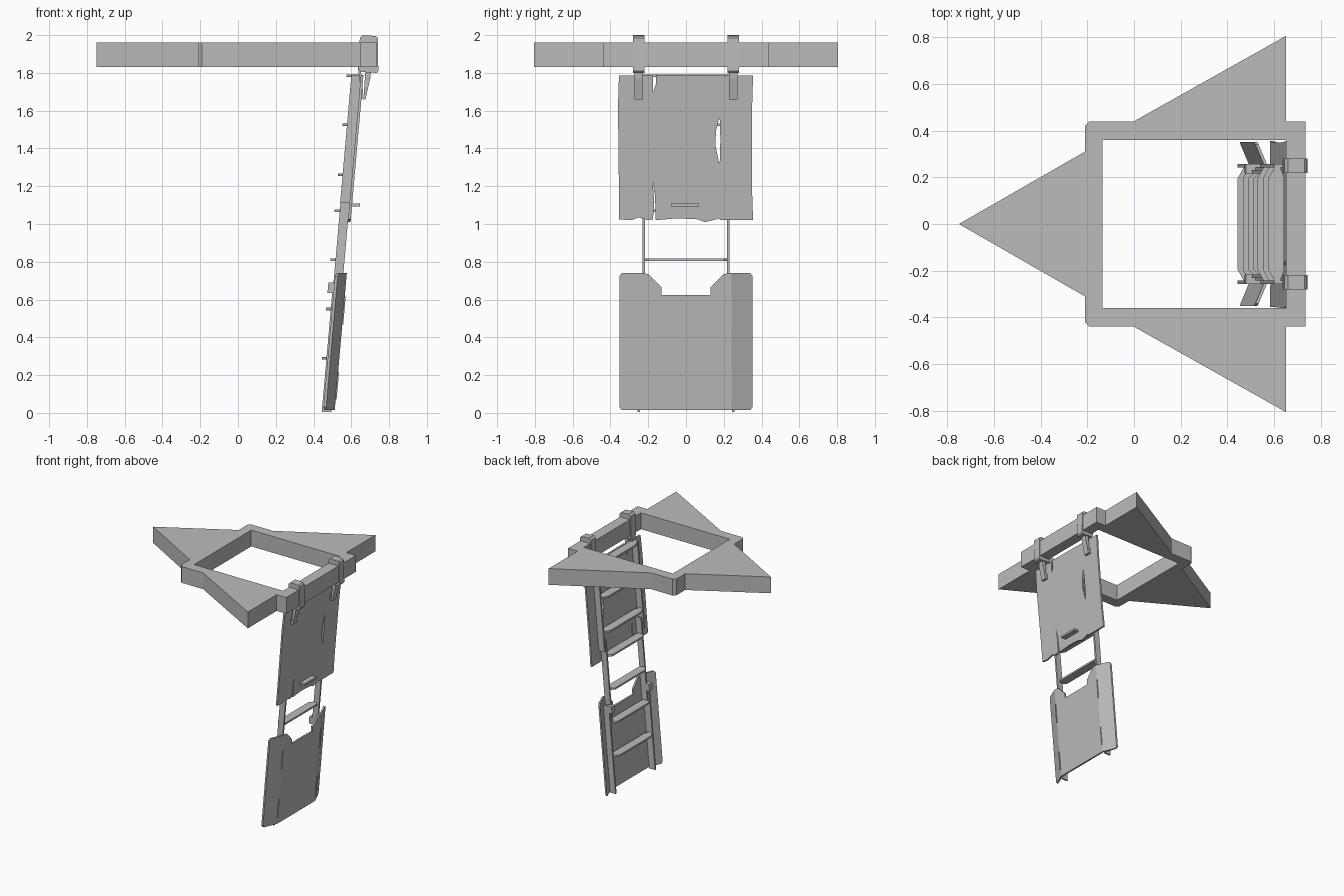
import bpy, bmesh
from mathutils import Vector
from mathutils.geometry import tessellate_polygon

if "Cube" in bpy.data.objects:
    bpy.data.objects.remove(bpy.data.objects["Cube"])

grey = bpy.data.materials.new("plain grey")
grey.use_nodes = True
grey.diffuse_color = (0.5, 0.5, 0.5, 1)
grey.node_tree.nodes["Principled BSDF"].inputs["Base Color"].default_value = (0.5, 0.5, 0.5, 1)

LEAN = 0.088      # how far the ladder moves along x for each unit of height


def prism(name, pieces, place, near, far):
    """Extrude each piece (an outline followed by its holes) from near to far."""
    bm = bmesh.new()
    for loops in pieces:
        flat = [p for loop in loops for p in loop]
        a = [bm.verts.new(place(u, v, near)) for u, v in flat]
        b = [bm.verts.new(place(u, v, far)) for u, v in flat]
        for tri in tessellate_polygon([[Vector((u, v, 0)) for u, v in loop] for loop in loops]):
            for side in (a, b):
                bm.faces.new([side[i] for i in tri])
        start = 0
        for loop in loops:
            n = len(loop)
            for i in range(n):
                j, k = start + i, start + (i + 1) % n
                bm.faces.new((a[j], a[k], b[k], b[j]))
            start += n
    bmesh.ops.recalc_face_normals(bm, faces=bm.faces)
    mesh = bpy.data.meshes.new(name)
    bm.to_mesh(mesh)
    bm.free()
    mesh.materials.append(grey)
    obj = bpy.data.objects.new(name, mesh)
    bpy.context.collection.objects.link(obj)
    return obj


def rect(u0, u1, v0, v1):
    return [(u0, v0), (u1, v0), (u1, v1), (u0, v1)]


def mirrored(half):
    """Complete an outline given for negative y, mirroring it in y."""
    return half + [(x, -y) for x, y in reversed(half) if y]


def level(x, y, z):
    return (x, y, z)


def sideways(x, z, y):
    return (x, y, z)


def leaning(y, z, d):
    return (d + LEAN * z, y, z)


def leaning_folded(y, z, d):
    return leaning(y, z, d - 0.42 * max(0, abs(y) - 0.24))


# Square hatch frame with three pointed wings
outline = mirrored([(-0.75, 0), (-0.21, -0.31), (-0.21, -0.42), (-0.19, -0.44),
                    (0, -0.44), (0.65, -0.805), (0.65, -0.44), (0.735, -0.44)])
prism("hatch_frame", [[outline, rect(-0.135, 0.65, -0.36, 0.36)]], level, 1.83, 1.96)

# Upper back panel with torn edges and a crack
upper = [(-0.355, 1.025), (-0.29, 1.02), (-0.25, 1.035), (-0.2, 1.02), (-0.175, 1.025),
         (-0.168, 1.12), (-0.178, 1.23), (-0.164, 1.15), (-0.16, 1.02), (-0.05, 1.03),
         (0.06, 1.025), (0.1, 1.01), (0.16, 1.025), (0.175, 1.03), (0.18, 1.02), (0.355, 1.02),
         (0.35, 1.17), (0.35, 1.62), (0.355, 1.785), (-0.16, 1.79), (-0.16, 1.74),
         (-0.176, 1.69), (-0.176, 1.785), (-0.355, 1.785), (-0.36, 1.62), (-0.355, 1.17)]
crack = [(0.178, 1.31), (0.155, 1.42), (0.16, 1.5), (0.178, 1.57), (0.182, 1.45)]
prism("upper_panel", [[upper, crack]], leaning, 0.493, 0.507)

# Lower back panel: notched centre and folded flanks
centre = [(-0.24, 0.015), (0.24, 0.015), (0.24, 0.74), (0.2, 0.735), (0.13, 0.665),
          (0.13, 0.625), (-0.13, 0.625), (-0.13, 0.665), (-0.2, 0.735), (-0.24, 0.74)]
flank = [(0.24, 0.015), (0.34, 0.015), (0.352, 0.03), (0.352, 0.725), (0.34, 0.74), (0.24, 0.74)]
prism("lower_panel", [[centre], [flank], [[(-y, z) for y, z in flank]]],
      leaning_folded, 0.497, 0.511)

# Narrow ridges along the folds of the lower panel
ridges = [[rect(s * 0.24 - 0.004, s * 0.24 + 0.004, z, z + 0.15)]
          for s in (-1, 1) for z in (0.07, 0.465)]
prism("fold_ridges", ridges, leaning, 0.508, 0.516)

# Telescoping rails, brackets and hooks on both sides
for side, s in (("left", 1), ("right", -1)):
    for part, y, z0, z1, d0, d1 in (("upper_rail", 0.25, 1.11, 1.79, 0.443, 0.495),
                                    ("middle_rail", 0.224, 0.55, 1.2, 0.445, 0.493),
                                    ("lower_rail", 0.25, 0.005, 0.69, 0.443, 0.495)):
        prism(f"{part}_{side}", [[rect(s * y - 0.007, s * y + 0.007, z0, z1)]], leaning, d0, d1)
    prism(f"rail_bracket_{side}", [[rect(s * 0.237 - 0.02, s * 0.237 + 0.02, 0.635, 0.69)]],
          leaning, 0.418, 0.46)

    # Hook clamp over the frame, with two prongs below
    y = s * 0.25
    clamp = [(0.638, 1.82), (0.65, 1.805), (0.735, 1.8), (0.743, 1.81),
             (0.74, 1.985), (0.73, 1.995), (0.66, 2.0), (0.645, 1.985)]
    prism(f"hook_clamp_{side}", [[clamp]], sideways, y - 0.031, y + 0.031)
    prongs = [[[(0.635, 1.83), (0.65, 1.82), (0.665, 1.67), (0.655, 1.66)]],
              [[(0.675, 1.82), (0.705, 1.82), (0.7, 1.77), (0.675, 1.66), (0.664, 1.66)]]]
    prism(f"hook_prongs_{side}", prongs, sideways, y - 0.022, y + 0.022)

# Treads with tapered front corners
for i, z in enumerate((0.29, 0.55, 0.81, 1.07, 1.26, 1.525, 1.785)):
    x = 0.418 + LEAN * z
    half = 0.22 if 0.6 < z < 1.2 else 0.245
    tread = mirrored([(x, -0.195), (x + 0.028, -half), (x + 0.05, -half), (x + 0.068, -0.2)])
    prism(f"tread_{i + 1}", [[tread]], level, z - 0.007, z + 0.007)

# Small pull handle on the upper panel
handle = [(-0.08, 0), (-0.08, 0.045), (0.07, 0.045), (0.07, 0)]
prism("pull_handle", [[handle]], lambda y, d, z: (0.6 + d, y, z), 1.093, 1.108)
